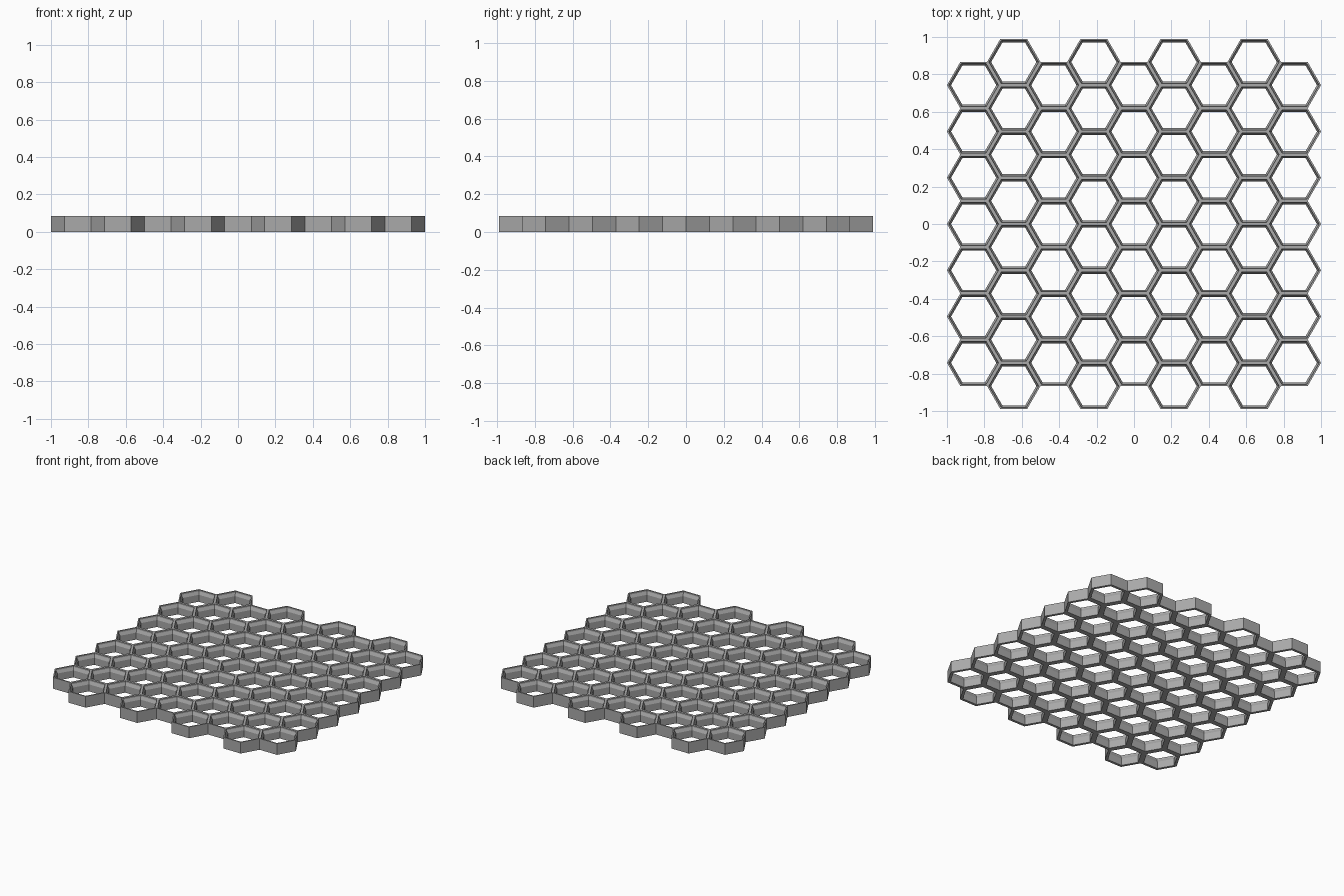
import bpy, bmesh
from math import cos, sin, pi, sqrt, radians

default = bpy.data.objects.get("Cube")
if default:
    bpy.data.objects.remove(default, do_unlink=True)

# Lattice sizes
RADIUS = 1 / 7
PITCH = sqrt(3) * RADIUS
HEIGHT = 0.084
WALL = 0.019      # lower wall, measured across the flats
LIP = 0.009       # thinner upper lip
COLUMNS = 9

# Plain grey material
grey = bpy.data.materials.new("plain_grey")
grey.use_nodes = True
colour = (0.4, 0.4, 0.4, 1)
grey.diffuse_color = colour
grey.node_tree.nodes["Principled BSDF"].inputs["Base Color"].default_value = colour

# Cell centres: short columns of seven alternate with long columns of eight
cells = []
for col in range(COLUMNS):
    rows = 7 + col % 2
    for row in range(rows):
        cells.append(((col - (COLUMNS - 1) / 2) * 1.5 * RADIUS,
                      (row - (rows - 1) / 2) * PITCH))


def has_neighbour(x, y, side):
    angle = pi / 6 + side * pi / 3
    nx, ny = x + PITCH * cos(angle), y + PITCH * sin(angle)
    return any(abs(nx - cx) + abs(ny - cy) < 0.01 for cx, cy in cells)


# Wall section: inset from the cell edge, height
section = [(0, 0), (0, HEIGHT), (LIP, HEIGHT), (LIP, HEIGHT * 0.87),
           (WALL, HEIGHT * 0.62), (WALL, 0)]

bm = bmesh.new()
for x, y in cells:
    rings = []
    for inset, z in section:
        r = RADIUS - inset * 2 / sqrt(3)
        rings.append([bm.verts.new((x + r * cos(k * pi / 3), y + r * sin(k * pi / 3), z))
                      for k in range(6)])
    for i, ring in enumerate(rings):
        following = rings[(i + 1) % len(rings)]
        for k in range(6):
            # Outer walls are needed only on the border of the panel
            if i == 0 and has_neighbour(x, y, k):
                continue
            n = (k + 1) % 6
            bm.faces.new((ring[k], ring[n], following[n], following[k]))

# Weld the cells into one panel
bmesh.ops.remove_doubles(bm, verts=bm.verts, dist=0.0005)
bmesh.ops.recalc_face_normals(bm, faces=bm.faces)
mesh = bpy.data.meshes.new("honeycomb_panel")
bm.to_mesh(mesh)
bm.free()
mesh.materials.append(grey)
panel = bpy.data.objects.new("honeycomb_panel", mesh)
bpy.context.collection.objects.link(panel)
